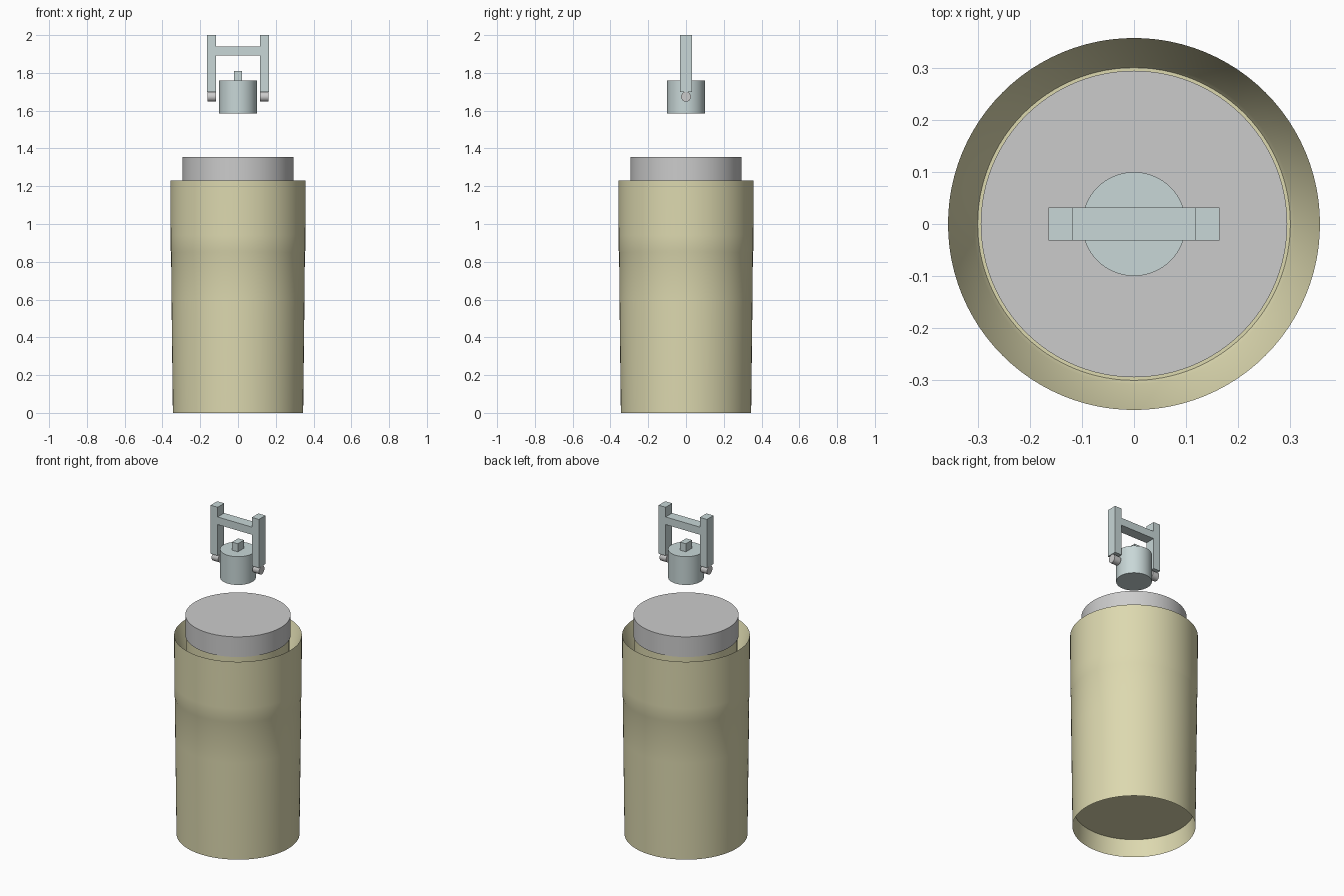
import bpy
import math

if "Cube" in bpy.data.objects:
    bpy.data.objects.remove(bpy.data.objects["Cube"])

SEG = 96


def material(name, rgb):
    m = bpy.data.materials.new(name)
    m.diffuse_color = (*rgb, 1)
    m.use_nodes = True
    m.node_tree.nodes["Principled BSDF"].inputs["Base Color"].default_value = m.diffuse_color
    return m


OLIVE = material("olive", (0.72, 0.69, 0.43))
TEAL = material("pale_teal", (0.58, 0.68, 0.68))


def finish(obj, name, mat=None, smooth=True):
    obj.name = name
    if mat:
        obj.data.materials.append(mat)
    if smooth:
        bpy.ops.object.select_all(action='DESELECT')
        obj.select_set(True)
        bpy.context.view_layer.objects.active = obj
        bpy.ops.object.shade_smooth_by_angle(angle=math.radians(35))
    return obj


def lathe(name, profile, mat):
    """Revolve (radius, z) points around the z axis."""
    n = len(profile)
    verts, faces = [], []
    for i in range(SEG):
        a = 2 * math.pi * i / SEG
        verts += [(r * math.cos(a), r * math.sin(a), z) for r, z in profile]
    for i in range(SEG):
        a, b = i * n, (i + 1) % SEG * n
        faces += [(a + k, b + k, b + k + 1, a + k + 1) for k in range(n - 1)]
    # cap the first and last rings
    faces.append([i * n for i in reversed(range(SEG))])
    faces.append([i * n + n - 1 for i in range(SEG)])
    mesh = bpy.data.meshes.new(name)
    mesh.from_pydata(verts, [], faces)
    obj = bpy.data.objects.new(name, mesh)
    bpy.context.collection.objects.link(obj)
    return finish(obj, name, mat)


def cylinder(name, r, z0, z1, mat=None):
    bpy.ops.mesh.primitive_cylinder_add(vertices=SEG, radius=r, depth=z1 - z0,
                                        location=(0, 0, (z0 + z1) / 2))
    return finish(bpy.context.object, name, mat)


def box(name, x, y, z, mat):
    bpy.ops.mesh.primitive_cube_add(size=1)
    o = bpy.context.object
    o.location = [(p[0] + p[1]) / 2 for p in (x, y, z)]
    o.scale = [p[1] - p[0] for p in (x, y, z)]
    return finish(o, name, mat, smooth=False)


# tapered body: recessed base, outer wall with a faint band, funnelled mouth, neck
lathe("body", [(0.338, 0.11), (0.345, 0.0), (0.352, 0.60), (0.354, 0.85),
               (0.357, 0.86), (0.357, 0.94), (0.358, 1.23),
               (0.308, 1.09), (0.301, 1.08), (0.288, 1.08), (0.288, 1.231)], OLIVE)

# lid disc
cylinder("lid", 0.295, 1.23, 1.355)

# hanging weight with its stem
cylinder("weight", 0.10, 1.585, 1.76, TEAL)
box("weight_stem", (-0.02, 0.02), (-0.03, 0.03), (1.76, 1.81), TEAL)

# yoke: crossbar, two legs and a round peg under each leg
box("crossbar", (-0.117, 0.117), (-0.032, 0.032), (1.893, 1.94), TEAL)
for side, s in (("left", -1), ("right", 1)):
    xs = sorted((s * 0.117, s * 0.165))
    box(side + "_leg", xs, (-0.032, 0.032), (1.70, 2.0), TEAL)
    bpy.ops.mesh.primitive_cylinder_add(vertices=32, radius=0.026, depth=0.045,
                                        location=(s * 0.14, 0, 1.674),
                                        rotation=(0, math.pi / 2, 0))
    finish(bpy.context.object, side + "_peg")
